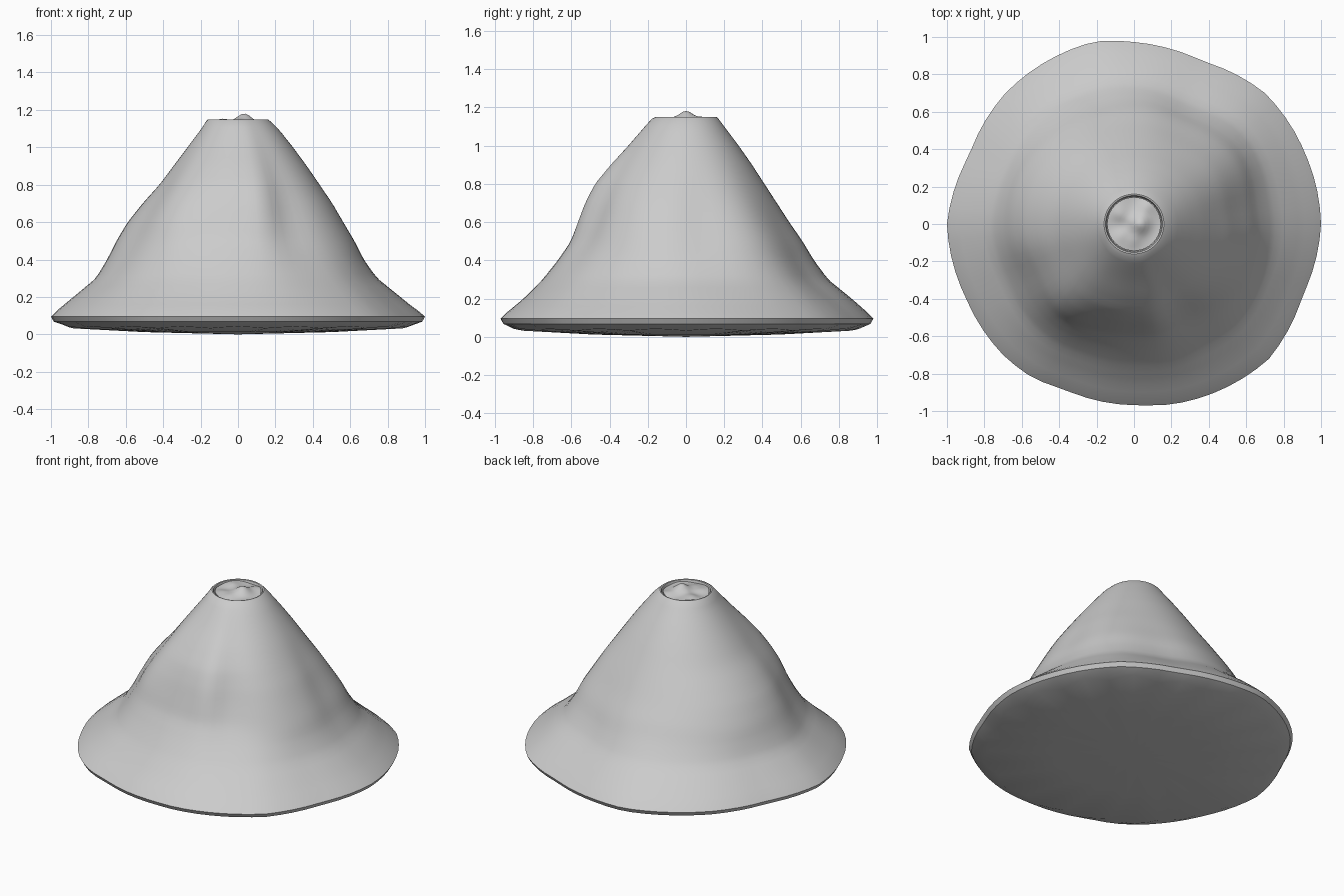
import bpy, bmesh, math

if "Cube" in bpy.data.objects:
    bpy.data.objects.remove(bpy.data.objects["Cube"])

SEG = 72
# Slope radius at each height, read towards +x, +y, -x and -y
HEIGHTS = [0.10, 0.15, 0.2, 0.3, 0.4, 0.5, 0.6, 0.7, 0.8, 0.9, 1.0, 1.1, 1.14]
SLOPES = [
    [1.00, .93, .87, .75, .68, .63, .57, .51, .44, .37, .295, .215, .172],
    [0.97, .915, .86, .74, .67, .61, .54, .475, .41, .345, .275, .20, .17],
    [1.00, .94, .88, .76, .70, .65, .59, .51, .42, .345, .27, .195, .17],
    [0.97, .91, .85, .75, .67, .60, .56, .52, .47, .39, .30, .215, .178],
]
# Wavy outline of the foot: (angle, radius)
RIM = [(0, 1.0), (22, .99), (45, .99), (67, .945), (81, .96), (90, .973), (102, .998),
       (114, .99), (135, .98), (157, .955), (180, 1.0), (204, .982), (225, .99),
       (236, .985), (247, .96), (273, .97), (282, .985), (315, 1.02), (337, .98), (360, 1.0)]
# Ridges and gullies: (angle, width in degrees, depth, middle height)
FOLDS = [(232, 14, .03, .65), (8, 12, -.02, .55), (300, 12, -.025, .6), (65, 14, -.025, .35),
         (284, 9, .02, .7), (330, 16, .01, .6), (35, 14, .02, .5), (205, 12, -.02, .5)]


def lerp_table(table, x):
    for (x0, y0), (x1, y1) in zip(table, table[1:]):
        if x <= x1:
            return y0 + (y1 - y0) * (x - x0) / (x1 - x0)
    return table[-1][1]


def slope_radius(deg, z):
    i = int(deg // 90) % 4
    t = (deg % 90) / 90
    t = t * t * (3 - 2 * t)
    a = lerp_table(list(zip(HEIGHTS, SLOPES[i])), z)
    b = lerp_table(list(zip(HEIGHTS, SLOPES[(i + 1) % 4])), z)
    r = a + (b - a) * t
    foot = SLOPES[i][0] + (SLOPES[(i + 1) % 4][0] - SLOPES[i][0]) * t
    w = max(0, 1 - (z - .1) / .35)
    r += (lerp_table(RIM, deg) - foot) * w
    for ang, width, depth, mid in FOLDS:
        d = (deg - ang + 180) % 360 - 180
        r += depth * math.exp(-(d / width) ** 2 - ((z - mid) / .28) ** 2) * min(1, (z - .1) / .15)
    return r


def lathe(name, rings, bottom=None, top=None):
    """Skin a list of point rings, closing either end with a fan."""
    bm = bmesh.new()
    loops = [[bm.verts.new(p) for p in ring] for ring in rings]
    for a, b in zip(loops, loops[1:]):
        for i in range(SEG):
            j = (i + 1) % SEG
            bm.faces.new((a[i], a[j], b[j], b[i]))
    for tip, loop in ((bottom, loops[0]), (top, loops[-1])):
        if tip:
            v = bm.verts.new(tip)
            for i in range(SEG):
                bm.faces.new((v, loop[i], loop[(i + 1) % SEG]))
    bmesh.ops.recalc_face_normals(bm, faces=bm.faces)
    me = bpy.data.meshes.new(name)
    bm.to_mesh(me)
    bm.free()
    ob = bpy.data.objects.new(name, me)
    bpy.context.collection.objects.link(ob)
    bpy.context.view_layer.objects.active = ob
    ob.select_set(True)
    bpy.ops.object.shade_smooth_by_angle(angle=math.radians(35))
    ob.select_set(False)
    return ob


def ring(radius, height):
    pts = []
    for i in range(SEG):
        deg = 360 * i / SEG
        r, a = radius(deg, i), math.radians(deg)
        x, y = r * math.cos(a), r * math.sin(a)
        pts.append((x, y, height(x, y, i)))
    return pts


# Mountain: shallow underside with scalloped edge, rippled slopes, crater lip
scallop = lambda i: (0, .6, 1, .6)[i % 4]
rings = [
    ring(lambda d, i: .5 * lerp_table(RIM, d), lambda x, y, i: .012),
    ring(lambda d, i: (.88 + .05 * scallop(i)) * lerp_table(RIM, d),
         lambda x, y, i: .032 + .01 * scallop(i)),
    ring(lambda d, i: .985 * lerp_table(RIM, d), lambda x, y, i: .068),
]
for k in range(33):
    z = .095 + (1.14 - .095) * k / 32
    rings.append(ring(lambda d, i: slope_radius(d, max(z, .1)), lambda x, y, i: z))
for r, z in ((.160, 1.149), (.152, 1.147), (.146, 1.12)):
    rings.append(ring(lambda d, i: r, lambda x, y, i: z))
lathe("mountain", rings, bottom=(0, 0, 0), top=(0, 0, 1.10))


# Lumpy plug filling the crater
def lump(x, y, i=0):
    z = 1.137 + .006 * math.sin(28 * x + 1) * math.cos(25 * y)
    for cx, cy, s, h in ((.035, 0, .05, .038), (-.08, .05, .045, .017),
                         (.0, -.09, .04, .012), (.06, .09, .04, .014), (-.07, -.06, .04, .01)):
        z += h * math.exp(-((x - cx) ** 2 + (y - cy) ** 2) / s ** 2)
    return z


plug = [ring(lambda d, i: .143, lambda x, y, i: 1.105)]
for r in (.143, .136, .12, .1, .08, .06, .04, .02):
    plug.append(ring(lambda d, i: r, lump))
lathe("crater_plug", plug, top=(0, 0, lump(0, 0)))
